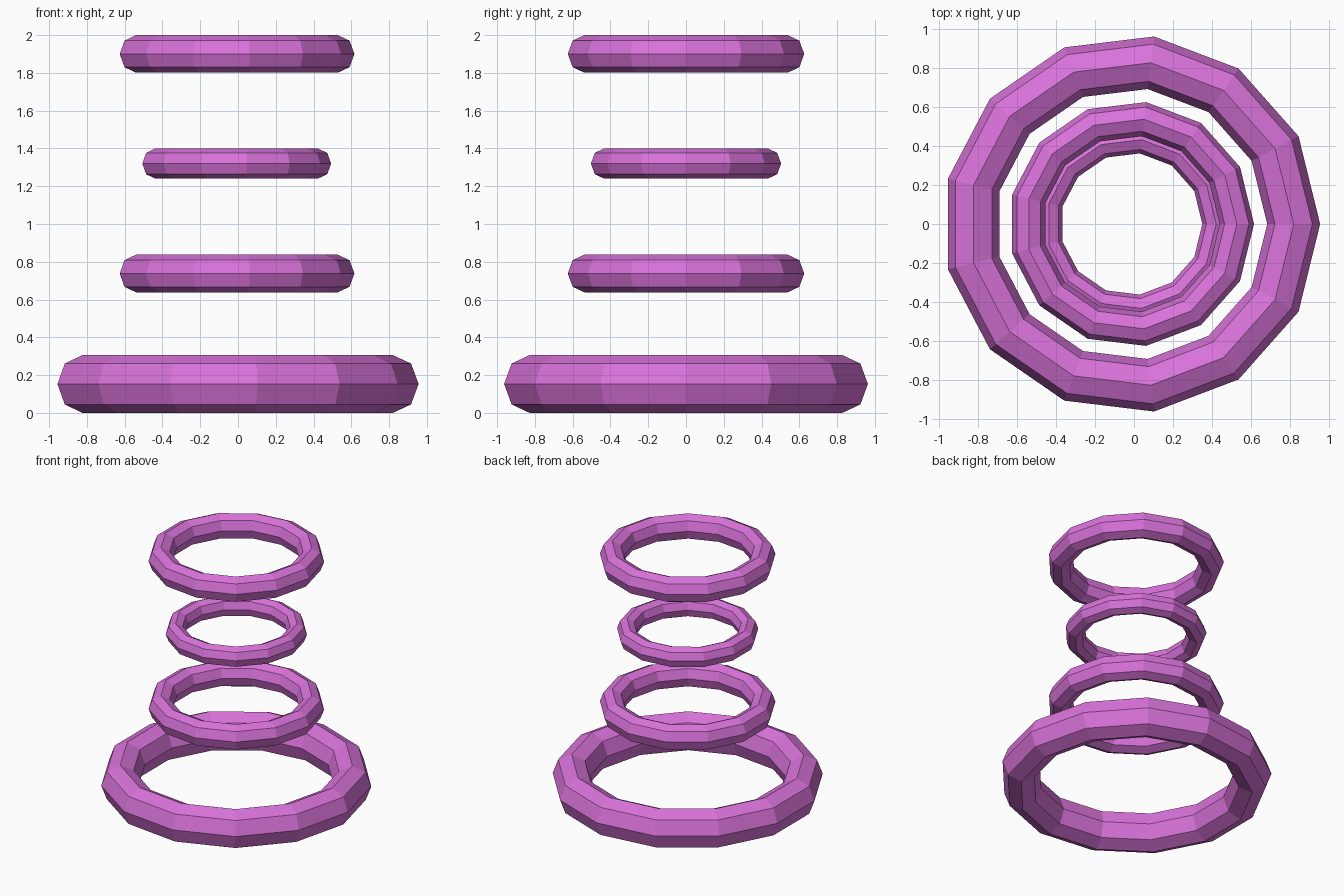
import bpy, bmesh, math

if "Cube" in bpy.data.objects:
    bpy.data.objects.remove(bpy.data.objects["Cube"])

# Single flat colour
mat = bpy.data.materials.new("orchid_purple")
mat.diffuse_color = (0.69, 0.17, 0.70, 1)
mat.use_nodes = True
mat.node_tree.nodes["Principled BSDF"].inputs["Base Color"].default_value = mat.diffuse_color

MAJOR, MINOR = 13, 8      # sides around the ring and around its tube
CENTRE_X = -0.014
RADIUS, TUBE_W, TUBE_H = 0.834, 0.136, 0.153   # base ring proportions


def ring(name, scale, z):
    """Faceted ring with a slightly tall octagonal tube, centred at height z."""
    bm = bmesh.new()
    loops = []
    for i in range(MAJOR):
        a = 2 * math.pi * i / MAJOR
        loop = []
        for j in range(MINOR):
            t = 2 * math.pi * j / MINOR
            r = scale * (RADIUS + TUBE_W * math.cos(t))
            loop.append(bm.verts.new((r * math.cos(a), r * math.sin(a),
                                      scale * TUBE_H * math.sin(t))))
        loops.append(loop)
    for i in range(MAJOR):
        p, q = loops[i], loops[(i + 1) % MAJOR]
        for j in range(MINOR):
            k = (j + 1) % MINOR
            bm.faces.new((p[j], q[j], q[k], p[k]))
    mesh = bpy.data.meshes.new(name)
    bm.to_mesh(mesh)
    bm.free()
    mesh.materials.append(mat)
    obj = bpy.data.objects.new(name, mesh)
    obj.location = (CENTRE_X, 0, z)
    bpy.context.collection.objects.link(obj)


# Stack of floating rings, bottom to top
ring("base_ring", 1.0, 0.153)
ring("lower_ring", 0.65, 0.738)
ring("small_ring", 0.523, 1.32)
ring("top_ring", 0.65, 1.9005)
